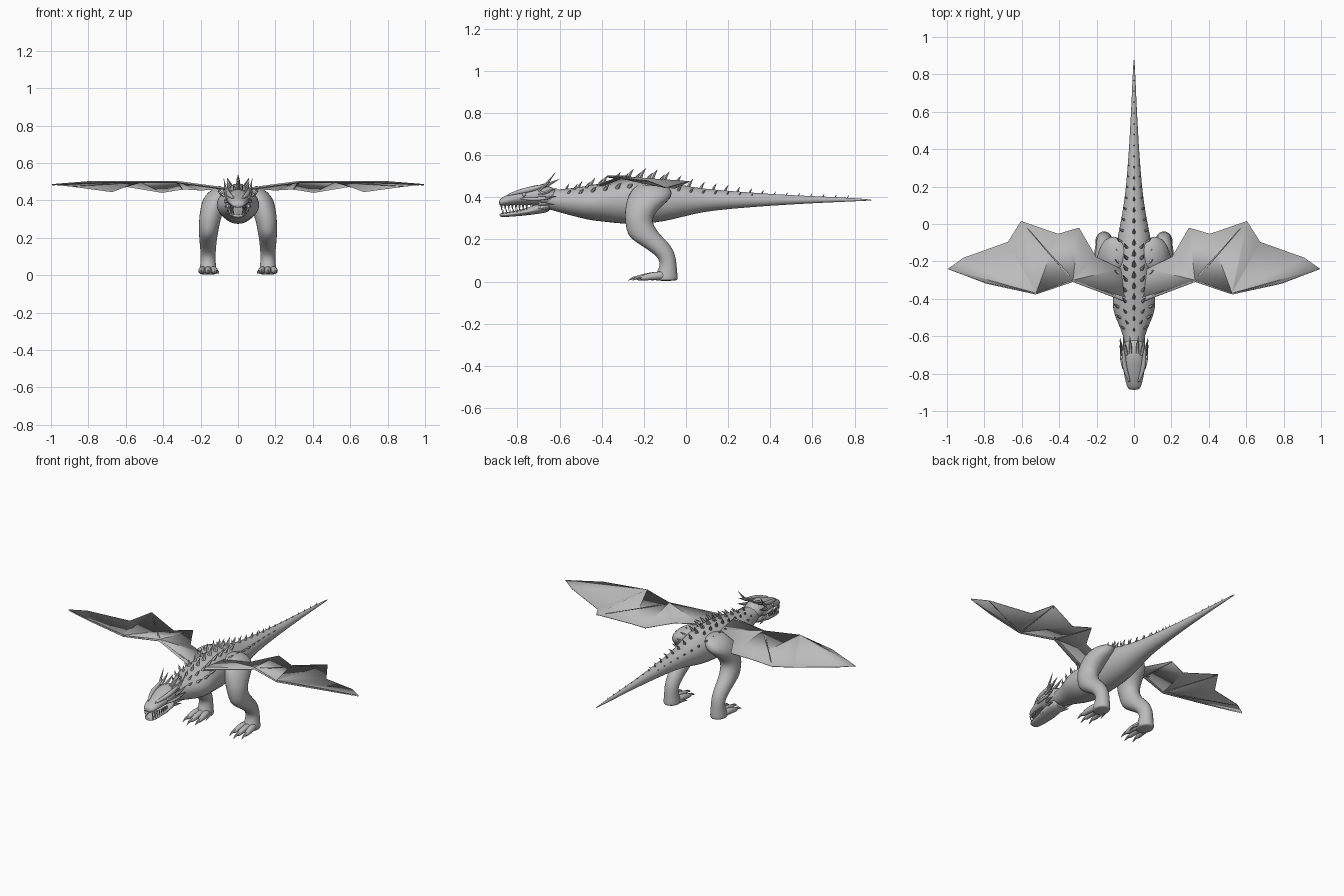
import bpy, bmesh, math
from mathutils import Vector as V

if "Cube" in bpy.data.objects:
    bpy.data.objects.remove(bpy.data.objects["Cube"])

hide = bpy.data.materials.new("grey_hide")
hide.diffuse_color = (0.5, 0.5, 0.5, 1)
hide.use_nodes = True
hide.node_tree.nodes["Principled BSDF"].inputs["Base Color"].default_value = hide.diffuse_color
X, Y, Z = V((1, 0, 0)), V((0, 1, 0)), V((0, 0, 1))


def loft(bm, rings, n=12):
    """Skin a list of (centre, u radius vector, v radius vector) rings."""
    loops = []
    for c, u, v in rings:
        angles = [2 * math.pi * i / n for i in range(n)]
        loops.append([bm.verts.new(c + u * math.cos(a) + v * math.sin(a)) for a in angles])
    for a, b in zip(loops, loops[1:]):
        for i in range(n):
            j = (i + 1) % n
            bm.faces.new((a[i], a[j], b[j], b[i]))
    bm.faces.new(loops[0])
    bm.faces.new(loops[-1])


def tube(bm, pts, n=6, flat=1.0):
    """Tapered tube through (x, y, z, radius) points."""
    ps = [V(p[:3]) for p in pts]
    rings = []
    for i, p in enumerate(ps):
        t = (ps[min(i + 1, len(ps) - 1)] - ps[max(i - 1, 0)]).normalized()
        u = t.cross(Z if abs(t.z) < 0.95 else Y).normalized()
        rings.append((p, u * pts[i][3], t.cross(u) * pts[i][3] * flat))
    loft(bm, rings, n)


def finish(name, bm, mirror=False, subsurf=0, thick=0, angle=50):
    bmesh.ops.recalc_face_normals(bm, faces=bm.faces)
    me = bpy.data.meshes.new(name)
    bm.to_mesh(me)
    bm.free()
    me.materials.append(hide)
    ob = bpy.data.objects.new(name, me)
    bpy.context.collection.objects.link(ob)
    bpy.ops.object.select_all(action='DESELECT')
    ob.select_set(True)
    bpy.context.view_layer.objects.active = ob
    bpy.ops.object.shade_smooth_by_angle(angle=math.radians(angle))
    if thick:
        m = ob.modifiers.new("thickness", 'SOLIDIFY')
        m.thickness, m.offset = thick, 0
    if mirror:
        m = ob.modifiers.new("mirror", 'MIRROR')
        m.use_mirror_merge = False
    if subsurf:
        m = ob.modifiers.new("smooth", 'SUBSURF')
        m.levels = m.render_levels = subsurf
    return ob


def spine_loft(name, rows):
    """Loft along y from (y, z centre, half width, half height) rows."""
    bm = bmesh.new()
    loft(bm, [(V((0, y, z)), X * rx, Z * rz) for y, z, rx, rz in rows], 16)
    finish(name, bm, subsurf=1, angle=80)


# Neck, torso and tail
BODY = [(-.70, .40, .045, .04), (-.63, .385, .05, .05), (-.56, .38, .072, .063),
        (-.50, .375, .102, .075), (-.44, .375, .119, .088), (-.38, .377, .114, .095),
        (-.30, .38, .106, .109), (-.20, .383, .102, .112), (-.10, .383, .096, .099),
        (-.02, .382, .079, .077), (.08, .386, .059, .056), (.2, .388, .043, .044),
        (.4, .388, .027, .028), (.6, .389, .016, .017), (.8, .389, .007, .008),
        (.888, .387, .002, .002)]
spine_loft("body_and_tail", BODY)

# Skull with upper jaw, and the lower jaw
spine_loft("head", [(-.60, .39, .04, .04), (-.66, .41, .059, .054), (-.72, .41, .067, .05),
                    (-.78, .402, .059, .038), (-.83, .392, .049, .029),
                    (-.87, .381, .039, .022), (-.888, .374, .026, .014)])
spine_loft("lower_jaw", [(-.64, .36, .045, .03), (-.69, .35, .052, .027), (-.74, .335, .051, .019),
                         (-.80, .324, .044, .014), (-.86, .317, .036, .011),
                         (-.886, .316, .022, .009)])

# Teeth along both jaws
bm = bmesh.new()
for i in range(8):
    y = -.875 + i * .017
    x = .026 + .015 * min(1, i / 4)
    tube(bm, [(x, y, .364, .006), (x, y, .338, .0008)], 5)
    tube(bm, [(x * .92, y + .006, .322, .005), (x * .92, y + .006, .345, .0008)], 5)
finish("teeth", bm, mirror=True)

# Brow ridges, eyes and nostril bumps
bm = bmesh.new()
tube(bm, [(.022, -.85, .408, .006), (.04, -.80, .424, .012), (.053, -.755, .434, .015),
          (.055, -.70, .447, .012), (.06, -.65, .465, .002)], 8)
tube(bm, [(.052, -.79, .395, .003), (.063, -.75, .392, .009), (.068, -.70, .392, .010),
          (.072, -.64, .395, .002)], 8)
finish("brow_and_cheek_ridges", bm, mirror=True, subsurf=1, angle=80)
bm = bmesh.new()
bmesh.ops.create_uvsphere(bm, u_segments=10, v_segments=8, radius=.010)
bmesh.ops.translate(bm, verts=bm.verts, vec=(.054, -.768, .413))
finish("eyes", bm, mirror=True, angle=80)

# Horns fanning back from the skull and cheeks
bm = bmesh.new()
for x, y, z, dx, dy, dz, r in [(.018, -.69, .452, .004, .09, .035, .010),
                               (.040, -.70, .445, .018, .10, .042, .011),
                               (.054, -.70, .432, .022, .08, .085, .009),
                               (.060, -.70, .415, .014, .09, .030, .010),
                               (.062, -.70, .395, .012, .085, .010, .010),
                               (.056, -.70, .370, .014, .075, -.005, .009),
                               (.048, -.70, .350, .010, .06, -.010, .008)]:
    tube(bm, [(x, y, z, r), (x + dx * .6, y + dy * .5, z + dz * .4, r * .75),
              (x + dx, y + dy, z + dz, .0008)], 6)
finish("horns", bm, mirror=True)


# Spikes in rows on the back, leaning toward the tail
def body_at(y):
    for a, b in zip(BODY, BODY[1:]):
        if a[0] <= y <= b[0]:
            t = (y - a[0]) / (b[0] - a[0])
            return [p + (q - p) * t for p, q in zip(a, b)]


def spike(bm, y, ang, h, r):
    _, zc, rx, rz = body_at(y)
    s, c = math.sin(ang), math.cos(ang)
    base = V((rx * s, y, zc + rz * c))
    nrm = V((s, 0, c))
    tip = base + nrm * h + Y * h * .7
    low = base - nrm * .008
    mid = low.lerp(tip, .5) - Y * h * .08
    tube(bm, [(*low, r), (*mid, r * .7), (*tip, .0006)], 5)


bm = bmesh.new()
for i in range(24):
    y = -.57 + i * .058
    size = max(.25, 1 - abs(y + .25) * (1.1 if y > -.25 else 1.5))
    spike(bm, y, 0, .046 * size, .012 * size + .001)
finish("spine_spikes", bm)
bm = bmesh.new()
for i in range(16):
    y = -.56 + i * .058
    size = max(.3, 1 - abs(y + .28) * 1.25)
    spike(bm, y, .85, .036 * size, .012 * size)
    if y < -.1:
        spike(bm, y + .028, .42, .040 * size, .011 * size)
finish("side_spikes", bm, mirror=True)

# Hind legs: thigh, knee, shin and heel as (z, x, y, half width, half depth)
LEG = [(.472, .075, -.165, .035, .045), (.445, .10, -.16, .065, .095),
       (.40, .122, -.17, .071, .110), (.36, .136, -.20, .066, .089), (.31, .148, -.226, .061, .067),
       (.27, .154, -.222, .056, .066), (.22, .158, -.20, .052, .080), (.19, .16, -.165, .048, .080),
       (.15, .16, -.118, .044, .060), (.11, .16, -.086, .041, .040), (.07, .16, -.084, .041, .041),
       (.035, .16, -.092, .046, .053), (.012, .16, -.095, .049, .058), (.003, .16, -.095, .046, .055)]
bm = bmesh.new()
loft(bm, [(V((x, y, z)), X * rx, Y * ry) for z, x, y, rx, ry in LEG], 14)
finish("legs", bm, mirror=True, subsurf=1, angle=80)

# Toes, then pointed claws
toes, claws = bmesh.new(), bmesh.new()
for d, reach in ((-.034, .0), (0, -.02), (.034, .0)):
    x = .16 + d
    tube(toes, [(.16 + d * .6, -.09, .028, .024), (x, -.15, .028, .022),
                (x + d * .1, -.195 + reach, .020, .016), (x + d * .15, -.218 + reach, .014, .010)], 8)
    tube(claws, [(x + d * .1, -.20 + reach, .022, .010), (x + d * .2, -.23 + reach, .018, .007),
                 (x + d * .25, -.255 + reach, .005, .0008)], 6)
tube(claws, [(.118, -.10, .02, .010), (.108, -.135, .018, .007), (.106, -.165, .004, .0008)], 6)
finish("toes", toes, mirror=True, subsurf=1, angle=80)
finish("claws", claws, mirror=True)

# Wing membrane: scalloped outline fanned from the two leading-edge joints
W = dict(root=(.05, -.40, .465), wrist=(.326, -.30, .502), joint=(.524, -.37, .502),
         outer=(.786, -.315, .502), tip=(.995, -.24, .485), notch=(.91, -.18, .478),
         dip=(.674, -.096, .446), point=(.604, .016, .475), scoop=(.406, -.053, .442),
         rear=(.294, -.02, .46), fold=(.203, -.176, .455), base=(.07, -.24, .46))
bm = bmesh.new()
pt = {k: bm.verts.new(p) for k, p in W.items()}
for hub, chain in (("joint", "outer tip notch dip point scoop wrist"),
                   ("wrist", "scoop rear fold base root")):
    names = chain.split()
    for a, b in zip(names, names[1:]):
        bm.faces.new((pt[hub], pt[a], pt[b]))
finish("wing_membranes", bm, mirror=True, thick=.004, angle=10)

# Wing bones: arm on the leading edge and finger ribs below the skin
bm = bmesh.new()
for chain, r in (("root wrist", .014), ("wrist joint", .009), ("joint outer", .007),
                 ("outer tip", .005), ("joint notch", .006), ("joint point", .006),
                 ("wrist point", .005), ("wrist rear", .006)):
    a, b = (V(W[k]) - Z * .005 for k in chain.split())
    end = r * .7 if chain in ("root wrist", "wrist joint", "joint outer") else .001
    tube(bm, [(*a, r), (*a.lerp(b, .5), (r + end) / 2), (*b, end)], 6, .6)
finish("wing_bones", bm, mirror=True)
